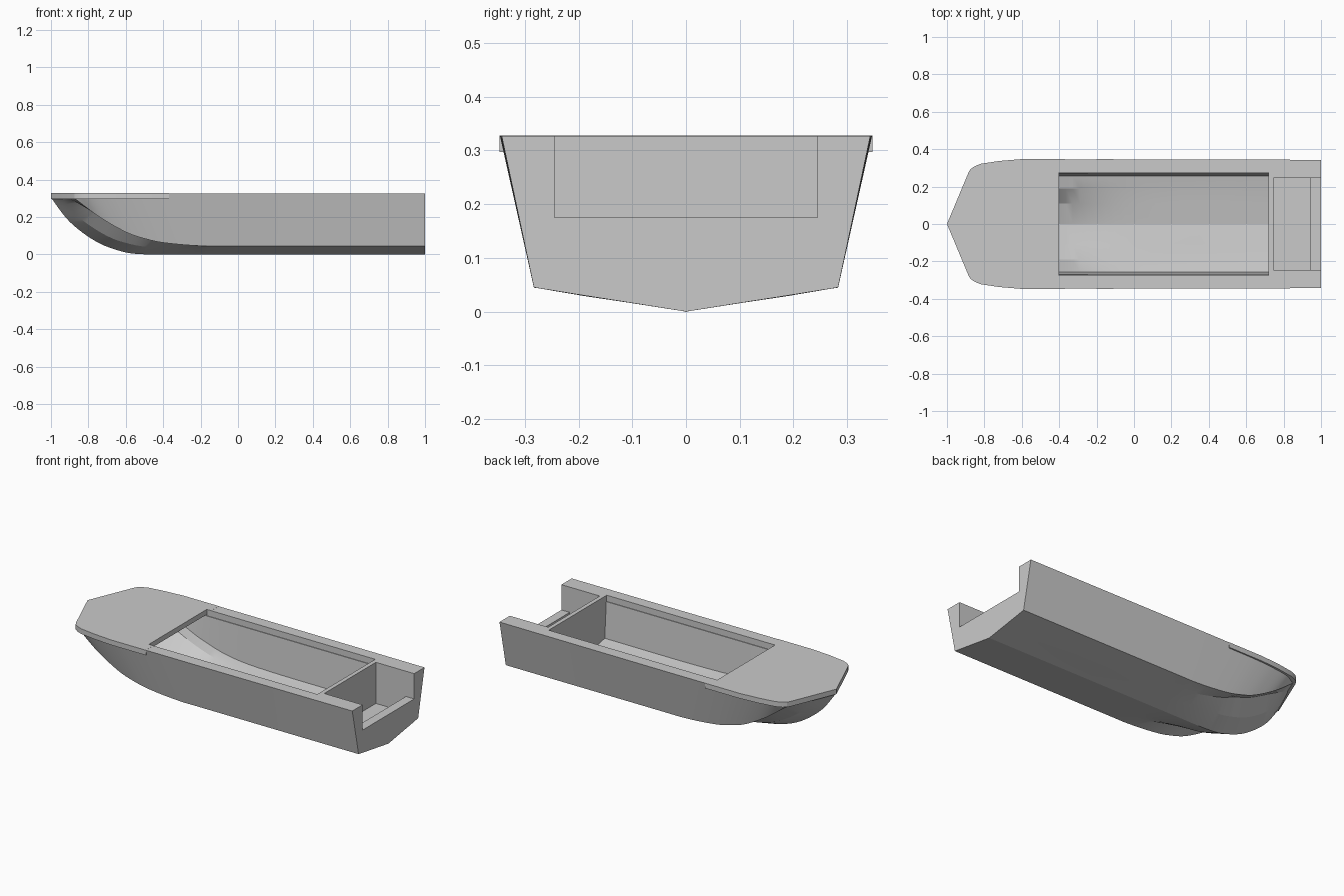
import bpy, bmesh, math

cube = bpy.data.objects.get("Cube")
if cube:
    bpy.data.objects.remove(cube, do_unlink=True)

GREY = (0.59, 0.59, 0.59, 1)
paint = bpy.data.materials.new("hull grey")
paint.use_nodes = True
paint.diffuse_color = GREY
paint.node_tree.nodes["Principled BSDF"].inputs["Base Color"].default_value = GREY

TOP = 0.327


def loft(name, halves):
    """Solid through mirrored sections; each half runs from centreline to centreline."""
    bm = bmesh.new()
    rings = []
    for half in halves:
        full = half + [(x, -y, z) for x, y, z in half[-2:0:-1]]
        rings.append([bm.verts.new(p) for p in full])
    n = len(rings[0])
    for a, b in zip(rings, rings[1:]):
        for i in range(n):
            j = (i + 1) % n
            bm.faces.new((a[i], a[j], b[j], b[i]))
    for ring in (rings[0], rings[-1]):
        bm.faces.new(ring[:n // 2 + 1])
        bm.faces.new(ring[n // 2:] + ring[:1])
    bmesh.ops.recalc_face_normals(bm, faces=bm.faces)
    mesh = bpy.data.meshes.new(name)
    bm.to_mesh(mesh)
    bm.free()
    mesh.materials.append(paint)
    obj = bpy.data.objects.new(name, mesh)
    bpy.context.collection.objects.link(obj)
    return obj


def box(name, x0, x1, half_width, z0, z1):
    return loft(name, [[(x, 0, z0), (x, half_width, z0), (x, half_width, z1), (x, 0, z1)]
                       for x in (x0, x1)])


def smooth_rows(rows, steps):
    """Catmull-Rom interpolation between rows of station values."""
    out = []
    for i in range(len(rows) - 1):
        quad = [rows[max(i - 1, 0)], rows[i], rows[i + 1], rows[min(i + 2, len(rows) - 1)]]
        for s in range(steps):
            t = s / steps
            out.append([b + 0.5 * t * (c - a + t * (2 * a - 5 * b + 4 * c - d
                        + t * (3 * (b - c) + d - a))) for a, b, c, d in zip(*quad)])
    return out + [list(rows[-1])]


def cut(obj, cutters):
    bpy.ops.object.select_all(action="DESELECT")
    bpy.context.view_layer.objects.active = obj
    obj.select_set(True)
    for cutter in cutters:
        mod = obj.modifiers.new("cut", "BOOLEAN")
        mod.operation = "DIFFERENCE"
        mod.solver = "EXACT"
        mod.object = cutter
        bpy.ops.object.modifier_apply(modifier=mod.name)
    bpy.ops.object.shade_smooth_by_angle(angle=math.radians(17))


# Hull stations: keel x, z / bulge z / crease z / chine x, y, z / sheer x, y
stations = [
    (1, 0, 0.0175, 0.03, 1, 0.283, 0.045, 1, 0.343),
    (0, 0, 0.0175, 0.03, 0, 0.283, 0.045, 0, 0.346),
    (-0.3, 0, 0.022, 0.042, -0.2, 0.283, 0.046, -0.3, 0.346),
    (-0.5, 0.001, 0.037, 0.083, -0.39, 0.283, 0.062, -0.5, 0.346),
    (-0.62, 0.016, 0.055, 0.125, -0.5, 0.283, 0.085, -0.62, 0.343),
    (-0.76, 0.07, 0.097, 0.165, -0.6, 0.283, 0.12, -0.72, 0.334),
    (-0.9, 0.175, 0.187, 0.24, -0.74, 0.282, 0.2, -0.82, 0.318),
    (-0.997, 0.3, 0.3, 0.3, -0.87, 0.275, 0.298, -0.878, 0.28),
]


def hull_section(kx, kz, bz, rz, cx, cy, cz, sx, sy):
    return [(kx, 0, kz), (kx + 0.4 * (cx - kx), 0.11, bz), (kx + 0.7 * (cx - kx), 0.19, rz),
            (cx, cy, cz), (sx, sy, TOP), (kx, 0, TOP)]


hull = loft("hull", [hull_section(*row) for row in smooth_rows(stations, 6)])

# Foredeck slab with a slight overhang
outline = [(-1, 0), (-0.885, 0.275), (-0.875, 0.292), (-0.855, 0.307), (-0.82, 0.322),
           (-0.72, 0.337), (-0.6, 0.347), (-0.37, 0.347), (-0.37, 0)]
foredeck = loft("foredeck", [[(x, y, z) for x, y in outline] for z in (0.297, TOP + 0.0005)])

# Cockpit cavity, running forward under the deck: x, keel z, bulge z, crease z, wall foot z
floor = [(0.72, 0.03, 0.047, 0.06, 0.075), (0.1, 0.03, 0.047, 0.06, 0.075),
         (-0.2, 0.03, 0.05, 0.078, 0.09), (-0.4, 0.045, 0.075, 0.133, 0.14),
         (-0.55, 0.07, 0.12, 0.2, 0.205), (-0.7, 0.13, 0.19, 0.28, 0.285)]
cavity = loft("cavity_cutter", [[(x, 0, k), (x, 0.11, b), (x, 0.19, m), (x, 0.257, w),
                                 (x, 0.272, 0.304), (x, 0, 0.304)]
                                for x, k, b, m, w in smooth_rows(floor, 5)])
opening = box("opening_cutter", -0.4, 0.72, 0.275, 0.29, 0.4)

# Stern well and the lowered sill in the transom
well = box("well_cutter", 0.745, 0.945, 0.245, 0.08, 0.4)
sill = box("sill_cutter", 0.9, 1.1, 0.245, 0.175, 0.4)

cut(hull, [cavity, opening, well, sill])
cut(foredeck, [opening])
for cutter in (cavity, opening, well, sill):
    bpy.data.objects.remove(cutter, do_unlink=True)
